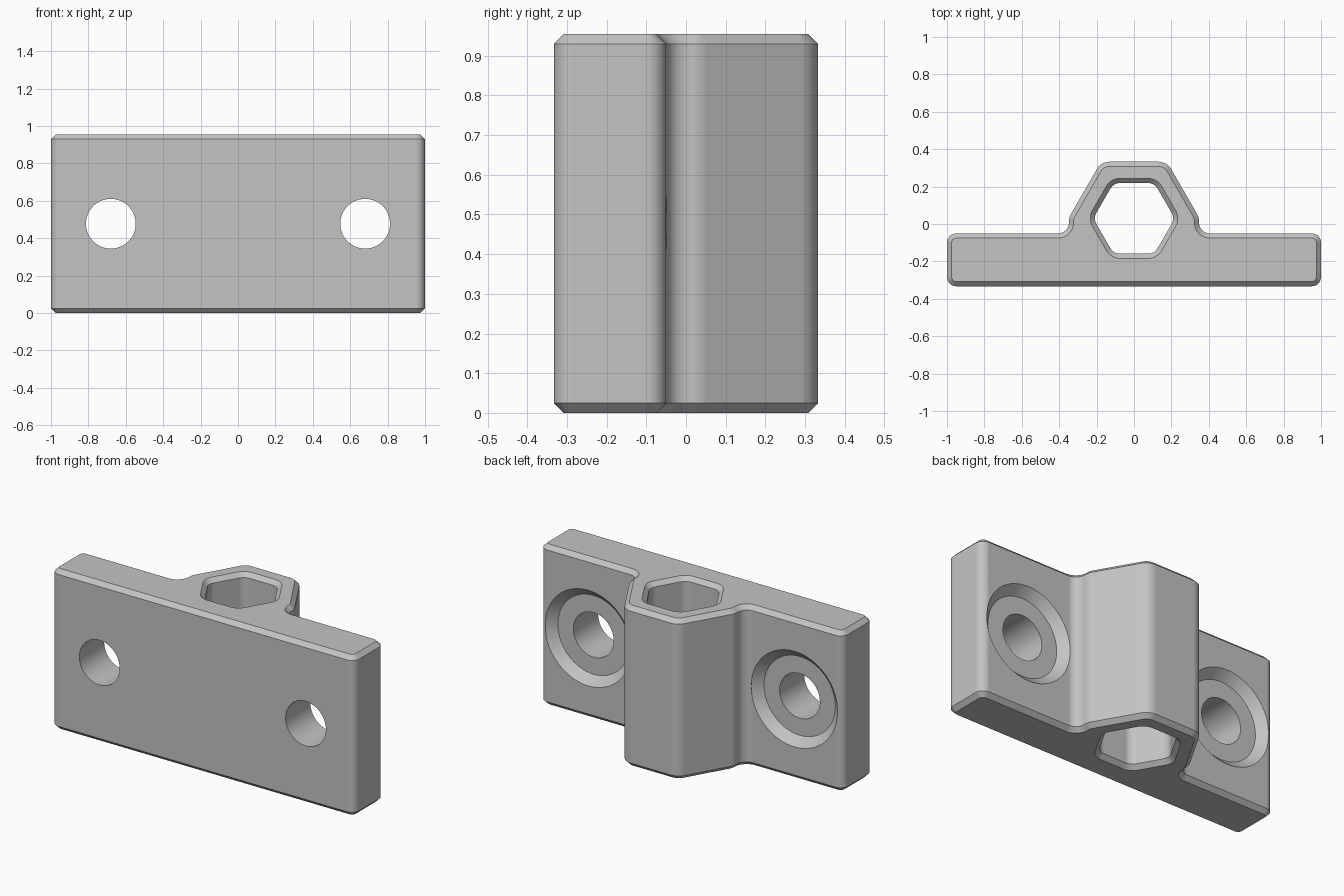
import bpy, bmesh
from math import pi, cos, sin, atan2, tan
from mathutils import Vector

if "Cube" in bpy.data.objects:
    bpy.data.objects.remove(bpy.data.objects["Cube"])

HEIGHT = 0.955
CHAMFER = 0.025
HOLE_X = 0.68
HEX_Y = 0.03

grey = bpy.data.materials.new("plain_grey")
grey.use_nodes = True
colour = (0.55, 0.55, 0.55, 1)
grey.diffuse_color = colour
grey.node_tree.nodes["Principled BSDF"].inputs["Base Color"].default_value = colour


def rounded(corners, steps=8):
    """Round a counter-clockwise outline; return (point, outward normal) pairs."""
    out = []
    for i, (x, y, r) in enumerate(corners):
        p = Vector((x, y))
        a = (p - Vector(corners[i - 1][:2])).normalized()
        b = (Vector(corners[(i + 1) % len(corners)][:2]) - p).normalized()
        turn = atan2(a.x * b.y - a.y * b.x, a.dot(b))
        side = 1 if turn > 0 else -1
        start = p - a * r * tan(abs(turn) / 2)
        n0 = Vector((a.y, -a.x))
        centre = start - n0 * r * side
        for k in range(steps + 1):
            t = turn * k / steps
            n = Vector((n0.x * cos(t) - n0.y * sin(t), n0.x * sin(t) + n0.y * cos(t)))
            out.append((centre + n * r * side, n))
    return out


def mesh_object(name, rings):
    """Skin a stack of rings and cap both ends."""
    bm = bmesh.new()
    loops = [[bm.verts.new(p) for p in ring] for ring in rings]
    for lo, hi in zip(loops, loops[1:]):
        for i in range(len(lo)):
            bm.faces.new((lo[i - 1], lo[i], hi[i], hi[i - 1]))
    bm.faces.new(loops[0])
    bm.faces.new(loops[-1])
    bmesh.ops.recalc_face_normals(bm, faces=bm.faces)
    mesh = bpy.data.meshes.new(name)
    bm.to_mesh(mesh)
    bm.free()
    mesh.materials.append(grey)
    obj = bpy.data.objects.new(name, mesh)
    bpy.context.collection.objects.link(obj)
    return obj


def prism(name, outline, levels):
    """Extrude an outline through (height, offset) levels."""
    return mesh_object(name, [[(*(p + n * d), z) for p, n in outline] for z, d in levels])


# Mounting plate with the hexagonal socket boss on its back
half = [(1, -0.333, 0.05), (1, -0.05, 0.05), (0.348, -0.05, 0.057),
        (0.348, 0.035, 0.08), (0.176, 0.333, 0.08)]
mirrored = [(-x, y, r) for x, y, r in reversed(half)]
bracket = prism("socket_bracket", rounded(half + mirrored),
                [(0, -CHAMFER), (CHAMFER, 0), (HEIGHT - CHAMFER, 0), (HEIGHT, -CHAMFER)])

# Hexagonal through-hole, flared at both ends
radius = 0.189 / cos(pi / 6)
hexagon = [(radius * cos(k * pi / 3), HEX_Y + radius * sin(k * pi / 3), 0.06) for k in range(6)]
over = 0.05
cutters = [prism("hex_hole_cutter", rounded(hexagon),
                 [(-over, CHAMFER + over), (CHAMFER, 0),
                  (HEIGHT - CHAMFER, 0), (HEIGHT + over, CHAMFER + over)])]

# Screw holes with tapered recesses on the back
steps = [(-0.5, 0.133), (-0.1, 0.133), (-0.1, 0.235), (-0.05, 0.285), (0.1, 0.285)]
for name, x in (("left", HOLE_X), ("right", -HOLE_X)):
    rings = [[(x + r * cos(k * pi / 32), y, HEIGHT / 2 + r * sin(k * pi / 32))
              for k in range(64)] for y, r in steps]
    cutters.append(mesh_object(name + "_screw_hole_cutter", rings))

for cutter in cutters:
    cutter.hide_render = True
    cutter.hide_viewport = True
    cut = bracket.modifiers.new(cutter.name, "BOOLEAN")
    cut.operation = "DIFFERENCE"
    cut.solver = "EXACT"
    cut.object = cutter

# Apply the cuts, then smooth the rounds and keep the chamfers crisp
bpy.context.view_layer.update()
graph = bpy.context.evaluated_depsgraph_get()
bracket.data = bpy.data.meshes.new_from_object(bracket.evaluated_get(graph))
bracket.modifiers.clear()
for cutter in cutters:
    bpy.data.objects.remove(cutter)

bpy.ops.object.select_all(action="DESELECT")
bracket.select_set(True)
bpy.context.view_layer.objects.active = bracket
bpy.ops.object.shade_smooth_by_angle(angle=pi / 6)
weighted = bracket.modifiers.new("even_shading", "WEIGHTED_NORMAL")
weighted.keep_sharp = True
